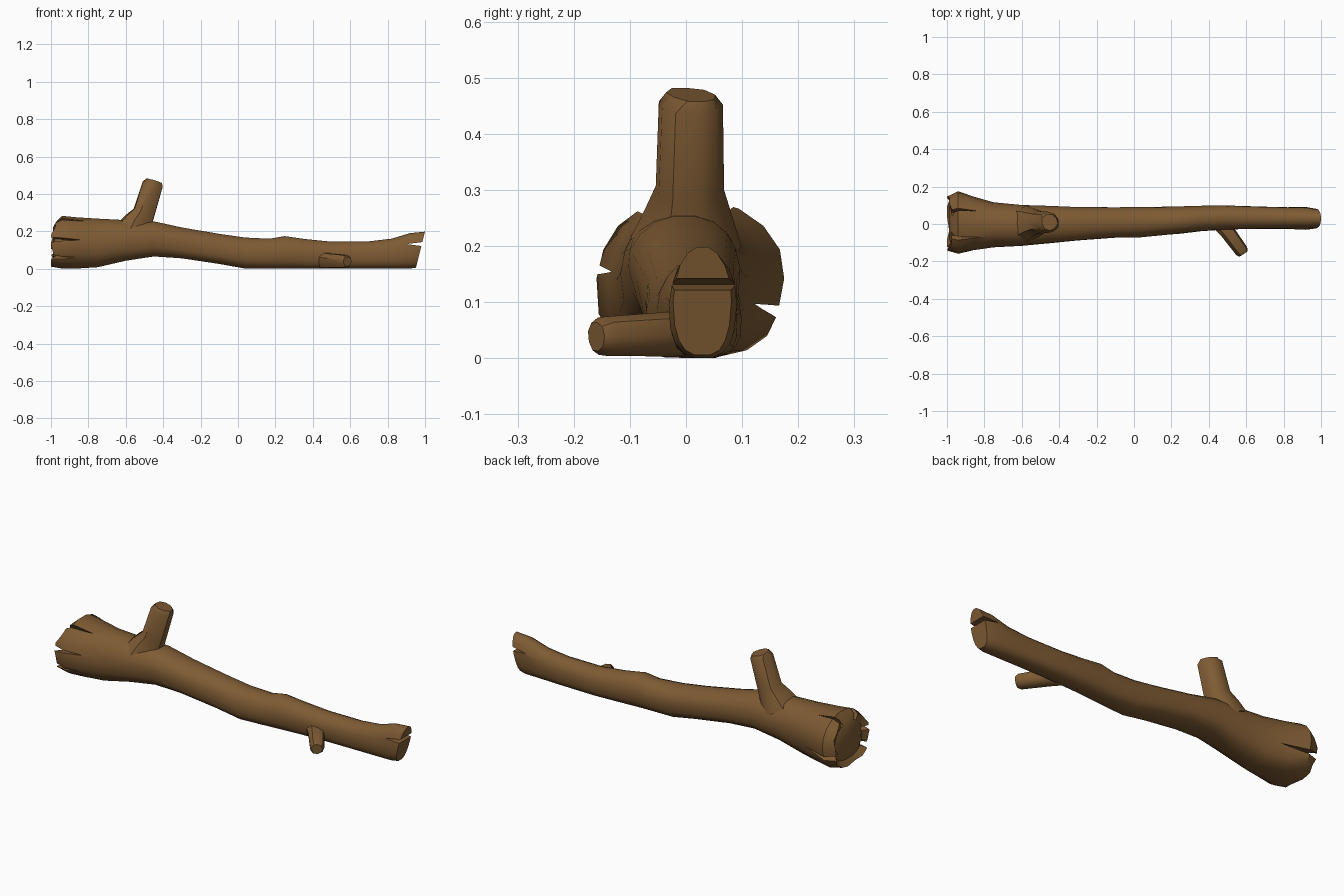
import bpy
import bmesh
import random
from math import sin, cos, pi, radians, copysign
from mathutils import Vector, Matrix

random.seed(4)
cube = bpy.data.objects.get("Cube")
if cube:
    bpy.data.objects.remove(cube, do_unlink=True)

# One bark colour for everything
bark = bpy.data.materials.new("brown bark")
bark.use_nodes = True
brown = (0.21, 0.105, 0.034, 1)
bark.diffuse_color = brown
shader = bark.node_tree.nodes["Principled BSDF"]
shader.inputs["Base Color"].default_value = brown
shader.inputs["Roughness"].default_value = 0.9


def make_object(name, bm):
    bmesh.ops.recalc_face_normals(bm, faces=bm.faces[:])
    mesh = bpy.data.meshes.new(name)
    bm.to_mesh(mesh)
    bm.free()
    mesh.materials.append(bark)
    obj = bpy.data.objects.new(name, mesh)
    bpy.context.collection.objects.link(obj)
    return obj


def loft(name, rings):
    """Skin a list of equal point rings and cap both ends."""
    bm = bmesh.new()
    loops = [[bm.verts.new(p) for p in ring] for ring in rings]
    count = len(loops[0])
    for a, b in zip(loops, loops[1:]):
        for i in range(count):
            j = (i + 1) % count
            bm.faces.new((a[i], a[j], b[j], b[i]))
    bm.faces.new(loops[0])
    bm.faces.new(loops[-1])
    return make_object(name, bm)


def smooth(obj, angle):
    bpy.ops.object.select_all(action="DESELECT")
    obj.select_set(True)
    bpy.context.view_layer.objects.active = obj
    bpy.ops.object.shade_smooth_by_angle(angle=radians(angle))


# Trunk stations: x, right edge, left edge, underside, top
stations = [
    (-1.0, -0.145, 0.15, 0.01, 0.265),
    (-0.94, -0.16, 0.175, 0.0, 0.285),
    (-0.86, -0.14, 0.145, 0.0, 0.277),
    (-0.75, -0.122, 0.112, 0.007, 0.27),
    (-0.6, -0.115, 0.1, 0.042, 0.262),
    (-0.45, -0.103, 0.097, 0.065, 0.255),
    (-0.3, -0.09, 0.092, 0.055, 0.222),
    (-0.1, -0.075, 0.09, 0.025, 0.188),
    (0.04, -0.07, 0.09, 0.0, 0.168),
    (0.17, -0.057, 0.09, 0.0, 0.162),
    (0.25, -0.05, 0.092, 0.0, 0.176),
    (0.36, -0.038, 0.096, 0.0, 0.16),
    (0.5, -0.03, 0.1, 0.0, 0.146),
    (0.7, -0.027, 0.094, 0.0, 0.148),
    (0.82, -0.027, 0.09, 0.0, 0.162),
    (0.92, -0.03, 0.09, 0.0, 0.192),
    (0.975, -0.022, 0.08, 0.005, 0.2),
]
SIDES = 18


def trunk_ring(x, y0, y1, z0, z1):
    yc, zc = (y0 + y1) / 2, (z0 + z1) / 2
    ring = []
    for i in range(SIDES):
        a = 2 * pi * i / SIDES
        c, s = cos(a), sin(a)
        power = 0.75 if s < 0 else 0.95          # flatter underside
        y = copysign(abs(c) ** power, c)
        z = copysign(abs(s) ** power, s)
        groove = 1 + 0.025 * sin(4 * a + 7 * x) * (1 - s * s)
        groove += random.uniform(-0.012, 0.012)
        ring.append(Vector((x, yc + y * groove * (y1 - y0) / 2,
                            zc + z * (z1 - z0) / 2)))
    return ring


rings = [trunk_ring(*s) for s in stations]

# Broken ends: slanted tip, and bark torn back above the butt
for p in rings[-1]:
    p.x += 0.25 * (p.z - 0.1)
butt = sum(rings[0], Vector()) / SIDES
for i, p in enumerate(rings[0]):
    p.x += 0.04 * max(0, sin(2 * pi * i / SIDES)) ** 3 + 0.012 * (i % 3 == 1)
core = [butt + (p - butt) * 0.8 for p in rings[0]]
for p in core:
    p.x = -0.975
core_face = [butt + (p - butt) * 0.7 for p in core]
for p in core_face:
    p.x = -0.99
trunk = loft("trunk", [core_face, core] + rings)


def add_wedge(bm, mouth, tip, width, near, far, angle, centre):
    """Wedge that narrows along x and reaches outward at an angle."""
    turn = Matrix.Rotation(angle, 3, "X")
    ends = []
    for r in (near, far):
        points = ((mouth, r, -width / 2), (mouth, r, width / 2), (tip, r, 0))
        ends.append([bm.verts.new(turn @ Vector(p) + Vector(centre))
                     for p in points])
    a, b = ends
    bm.faces.new(a)
    bm.faces.new(b)
    for i in range(3):
        j = (i + 1) % 3
        bm.faces.new((a[i], a[j], b[j], b[i]))


# Cracks around the butt and the split in the tip
cuts = bmesh.new()
for degrees, tip, width in ((-18, -0.8, 0.035), (62, -0.84, 0.025),
                            (122, -0.82, 0.035), (172, -0.84, 0.03),
                            (208, -0.87, 0.035)):
    add_wedge(cuts, -1.03, tip, width, 0.105, 0.3, radians(degrees),
              (0, 0.005, 0.135))
add_wedge(cuts, 1.04, 0.9, 0.035, -0.2, 0.2, 0, (0, 0.03, 0.132))
cutter = make_object("crack_cutter", cuts)
cutter.hide_render = True

cut = trunk.modifiers.new("cracks", "BOOLEAN")
cut.operation = "DIFFERENCE"
cut.solver = "EXACT"
cut.object = cutter
bpy.context.view_layer.objects.active = trunk
bpy.ops.object.modifier_apply(modifier=cut.name)
bpy.data.objects.remove(cutter, do_unlink=True)
smooth(trunk, 35)


def branch(name, path, sides=9):
    """Round limb through (x, y, z, radius) points."""
    points = [Vector(p[:3]) for p in path]
    limb = []
    for i, p in enumerate(points):
        before, after = points[max(i - 1, 0)], points[min(i + 1, len(path) - 1)]
        spin = (after - before).to_track_quat("Z", "Y")
        ring = []
        for k in range(sides):
            a = 2 * pi * k / sides
            r = path[i][3] * (1 + 0.05 * sin(2.3 * k))
            ring.append(p + spin @ Vector((r * cos(a), r * sin(a), 0)))
        limb.append(ring)
    smooth(loft(name, limb), 40)


# Upright stub with a flared root, and the low side stub
branch("upper_branch", [(-0.56, 0.0, 0.2, 0.1), (-0.535, 0.004, 0.25, 0.08),
                        (-0.503, 0.006, 0.3, 0.062),
                        (-0.456, 0.008, 0.452, 0.058),
                        (-0.451, 0.01, 0.47, 0.045)])
branch("side_branch", [(0.44, 0.02, 0.05, 0.045), (0.49, -0.03, 0.044, 0.042),
                       (0.575, -0.145, 0.04, 0.037),
                       (0.585, -0.16, 0.039, 0.027)])
